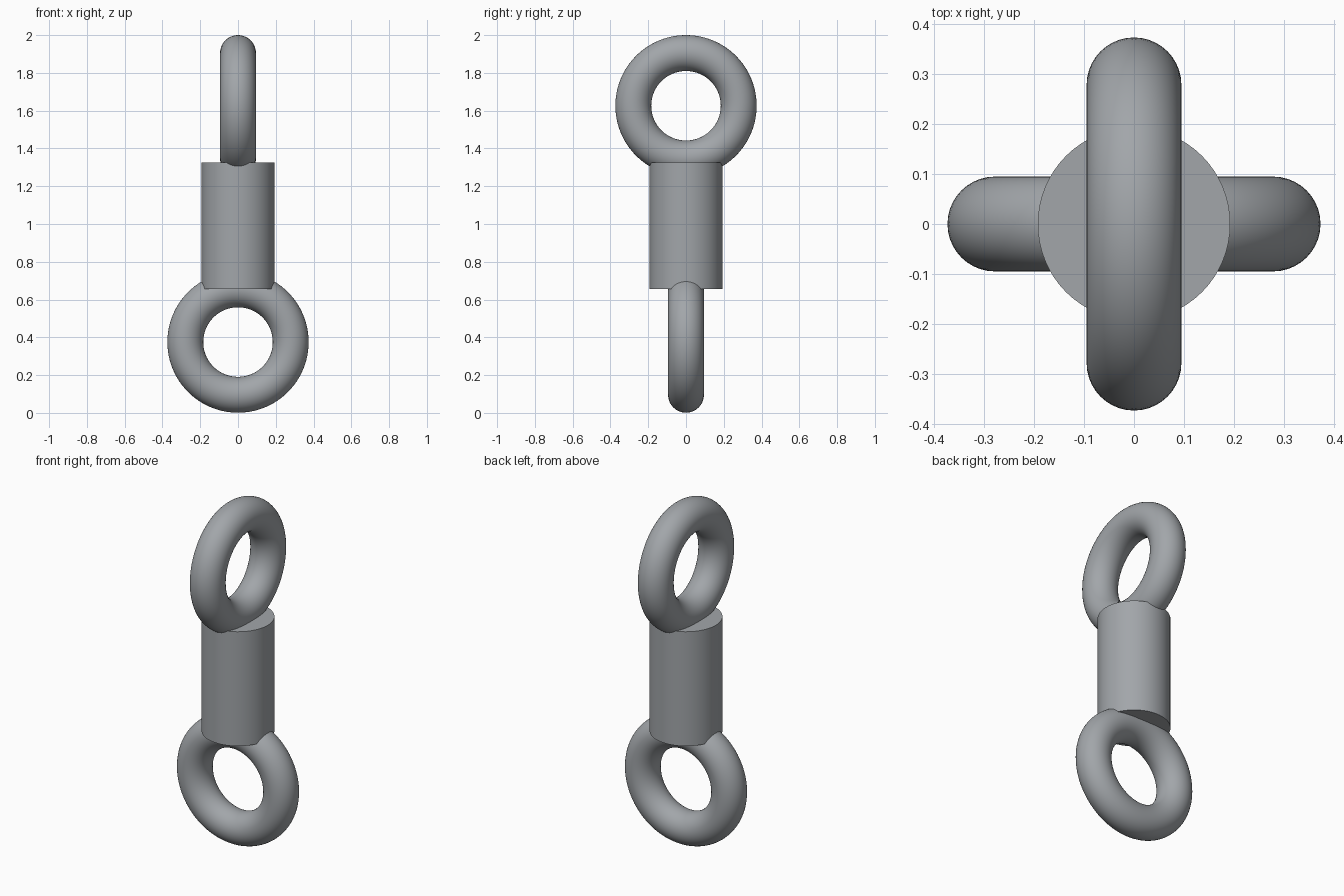
import bpy
import math

if "Cube" in bpy.data.objects:
    bpy.data.objects.remove(bpy.data.objects["Cube"])

steel = bpy.data.materials.new("steel grey")
steel.diffuse_color = (0.36, 0.38, 0.40, 1.0)
steel.use_nodes = True
steel.node_tree.nodes["Principled BSDF"].inputs["Base Color"].default_value = steel.diffuse_color


def finish(name):
    ob = bpy.context.object
    ob.name = name
    ob.data.materials.append(steel)
    bpy.ops.object.shade_smooth_by_angle(angle=math.radians(35))
    return ob


def ring(name, z, rotation):
    bpy.ops.mesh.primitive_torus_add(
        location=(0, 0, z), rotation=rotation,
        major_segments=96, minor_segments=40,
        major_radius=0.279, minor_radius=0.095)
    return finish(name)


# Solid barrel joining the two eyes
bpy.ops.mesh.primitive_cylinder_add(vertices=64, radius=0.193, depth=0.668,
                                    location=(0, 0, 0.991))
finish("barrel")

# Eyes at right angles to each other, sunk into the barrel ends
ring("upper_ring", 1.626, (0, math.pi / 2, 0))
ring("lower_ring", 0.375, (math.pi / 2, 0, 0))
